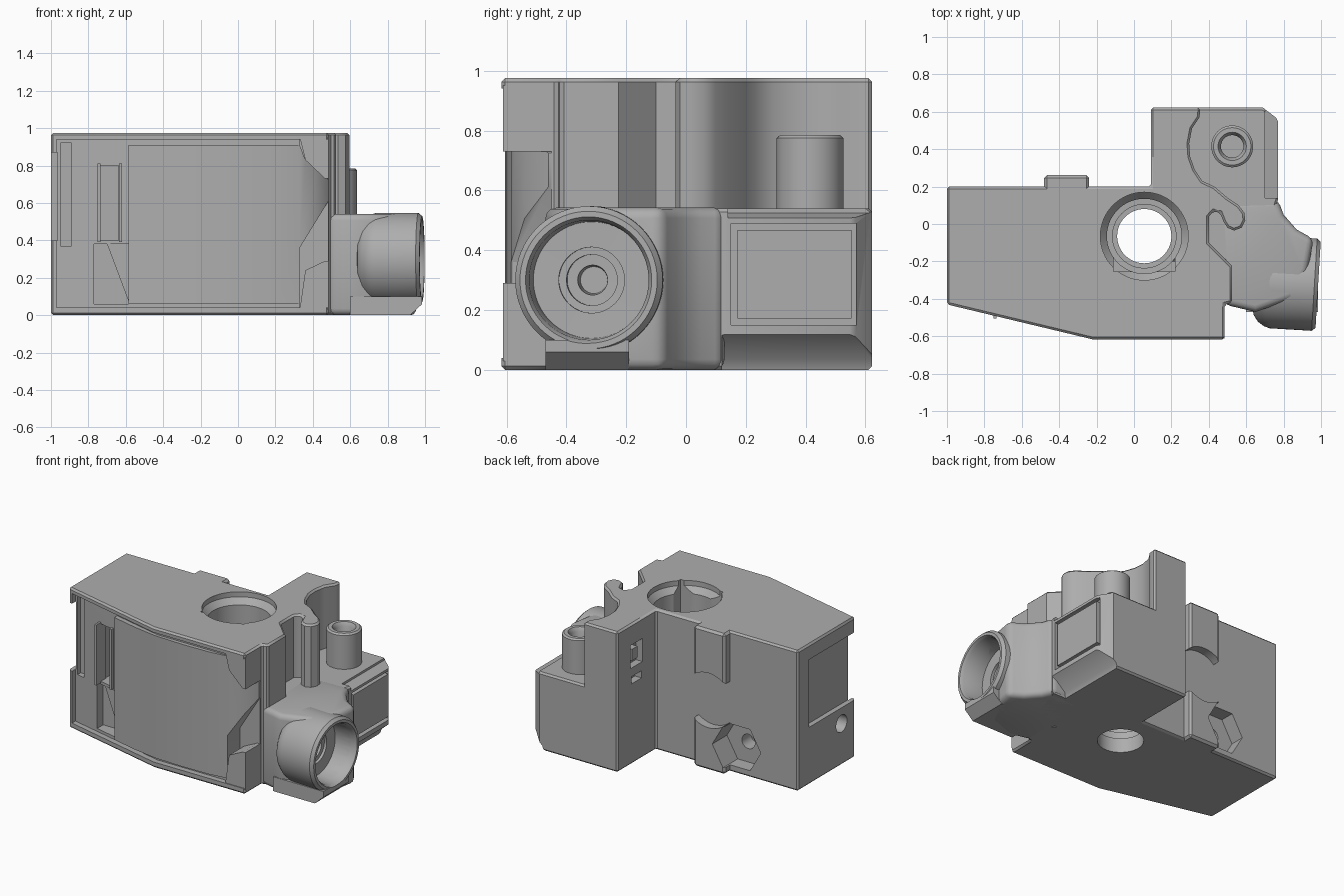
import bpy, bmesh, math
from mathutils import Vector

cube = bpy.data.objects.get("Cube")
if cube:
    bpy.data.objects.remove(cube, do_unlink=True)

grey = bpy.data.materials.new("plain grey")
grey.use_nodes = True
tone = (0.42, 0.42, 0.42, 1)
grey.diffuse_color = tone
grey.node_tree.nodes["Principled BSDF"].inputs["Base Color"].default_value = tone


def finish(name, bm):
    bmesh.ops.recalc_face_normals(bm, faces=bm.faces)
    mesh = bpy.data.meshes.new(name)
    bm.to_mesh(mesh)
    bm.free()
    mesh.materials.append(grey)
    ob = bpy.data.objects.new(name, mesh)
    bpy.context.collection.objects.link(ob)
    return ob


def prism(name, pts, lo, hi, axis="z"):
    """Extrude a 2D outline between lo and hi along one axis."""
    place = {"x": lambda a, b, h: (h, a, b),
             "y": lambda a, b, h: (a, h, b),
             "z": lambda a, b, h: (a, b, h)}[axis]
    bm = bmesh.new()
    rings = [[bm.verts.new(place(a, b, h)) for a, b in pts] for h in (lo, hi)]
    for ring in rings:
        bm.faces.new(ring)
    n = len(pts)
    for i in range(n):
        j = (i + 1) % n
        bm.faces.new((rings[0][i], rings[0][j], rings[1][j], rings[1][i]))
    return finish(name, bm)


def box(name, x0, x1, y0, y1, z0, z1):
    return prism(name, [(x0, y0), (x1, y0), (x1, y1), (x0, y1)], z0, z1)


def lathe(name, profile, origin, direction, n=48):
    """Solid of revolution; profile holds (distance along axis, radius)."""
    turn = Vector(direction).to_track_quat("Z", "Y")
    bm = bmesh.new()
    rings = []
    for t, r in profile:
        rings.append([bm.verts.new(Vector(origin) + turn @ Vector((
            r * math.cos(math.tau * k / n), r * math.sin(math.tau * k / n), t)))
            for k in range(n)])
    bm.faces.new(rings[0])
    bm.faces.new(rings[-1])
    for a, b in zip(rings, rings[1:]):
        for k in range(n):
            m = (k + 1) % n
            bm.faces.new((a[k], a[m], b[m], b[k]))
    return finish(name, bm)


def apply_modifiers(ob):
    bpy.context.view_layer.update()
    deps = bpy.context.evaluated_depsgraph_get()
    mesh = bpy.data.meshes.new_from_object(ob.evaluated_get(deps))
    ob.modifiers.clear()
    ob.data = mesh


def bevel(ob, width, segments=1):
    mod = ob.modifiers.new("edge", "BEVEL")
    mod.width, mod.segments = width, segments
    mod.limit_method, mod.angle_limit = "ANGLE", math.radians(50)
    apply_modifiers(ob)


def cut(targets, cutters):
    for ob in targets:
        for c in cutters:
            mod = ob.modifiers.new("cut", "BOOLEAN")
            mod.operation, mod.solver, mod.object = "DIFFERENCE", "EXACT", c
            apply_modifiers(ob)
    for c in cutters:
        bpy.data.objects.remove(c, do_unlink=True)


# Full-height housing with the curved rear arm and hooked finger
body = prism("housing", [
    (-1, .2), (-1, -.43), (-.22, -.617), (.485, -.617), (.485, -.43), (.525, -.42),
    (.525, -.225), (.4, -.1), (.4, .04), (.425, .068), (.46, .06), (.48, .01),
    (.5, -.02), (.535, -.035), (.575, -.02), (.595, .02), (.59, .06), (.56, .1),
    (.5, .14), (.43, .2), (.365, .23), (.325, .29), (.3, .36), (.295, .43),
    (.31, .51), (.35, .57), (.355, .622), (.09, .622), (.09, .2)], 0, .975)
bevel(body, .012)

# Low shelf to the side of the arm
shelf = prism("side_shelf", [
    (.1, .622), (.69, .622), (.77, .56), (.77, .13), (.7, -.1), (.5, -.2), (.1, -.2)],
    0, .54)
bevel(shelf, .012)
cut([shelf], [
    prism("low_chamfer", [(.65, -.02), (.67, .035), (.79, .135), (.9, -.02)], .12, .7, "y"),
    prism("top_chamfer", [(.7, .56), (.7, .525), (.8, .5), (.8, .56)], .14, .7, "y"),
    box("panel_groove", .74, .8, .15, .57, .15, .49)])
side_panel = box("side_panel", .7, .768, .172, .553, .172, .468)

# Rounded port block and the tilted round port
axis = Vector((.998, -.06, 0))
start = Vector((.64, -.305, .3))
block = prism("port_block", [
    (.45, .12), (.77, .13), (.8, .05), (.87, -.03), (.96, -.08), (.93, -.25),
    (.85, -.4), (.65, -.47), (.48, -.43)], 0, .542)
bevel(block, .035, 3)
port = lathe("round_port", [
    (0, .13), (.01, .18), (.035, .215), (.07, .238), (.1, .247), (.325, .247),
    (.345, .23)], start, axis, 64)
foot = prism("port_foot", [(.6, 0), (.92, 0), (.985, .06), (.985, .1), (.6, .1)],
             -.47, -.19, "y")
cut([port, block, foot], [
    lathe("port_bore", [(.05, .045), (.12, .05), (.121, .085), (.16, .085), (.161, .11),
                        (.18, .11), (.181, .195), (.325, .2), (.36, .22)], start, axis, 64)])

# Shallow front recess, end recess, pockets and back openings
hexagon = [(-.55 + .165 * math.cos(math.tau * k / 6),
            .19 + .165 * math.sin(math.tau * k / 6)) for k in range(6)]
tab = box("rear_tab", -.48, -.24, .15, .262, 0, .975)
bevel(tab, .015)
cut([tab], [lathe("tab_arc", [(0, .19), (.2, .19)], (-.355, .202, .485), (0, 1, 0))])
cut([body, tab], [prism("hex_pocket", hexagon, .1, .4, "y")])
cut([body], [
    prism("front_recess", [(-.97, -.4), (-.215, -.578), (.33, -.578), (.33, -.45),
                           (.7, -.45), (.7, -.8), (-.97, -.8)], .04, .94),
    box("end_recess", -1.1, -.965, -.7, .08, .4, .87),
    box("end_groove", -.95, -.89, -.7, -.37, .37, .92),
    box("upper_slot", -.74, -.64, -.8, -.3, .4, .8),
    box("lower_pocket", -.77, -.56, -.8, -.38, .06, .38),
    lathe("end_hole", [(0, .06), (.25, .06)], (-1.1, -.28, .29), (1, 0, 0)),
    lathe("rear_hole", [(0, .06), (.3, .06)], (-.355, .3, .485), (0, -1, 0)),
    lathe("hex_hole", [(0, .05), (.3, .05)], (-.55, .3, .19), (0, -1, 0)),
    box("arm_slot_upper", 0, .14, .35, .48, .67, .83),
    box("arm_slot_lower", 0, .14, .36, .47, .56, .61)])
latch = box("arm_latch", .1, .15, .39, .45, .71, .79)

# Stepped vertical bore with a flat-sided keyway
bore = (.055, -.065, 0)
cut([body, shelf], [
    lathe("vertical_bore", [(-.1, .145), (.1, .145), (.101, .17), (.16, .17), (.161, .2),
                            (.9, .2), (.94, .235), (1.1, .235)], bore, (0, 0, 1), 64)])
cut([body], [box("bore_keyway", -.11, .22, -.255, -.15, .2, 1.1)])

# Curved front panel, clipped to its notched outline
panel = prism("front_panel", [
    (-.585, -.523), (-.4, -.567), (-.22, -.598), (0, -.606), (.2, -.602), (.33, -.585),
    (.42, -.54), (.485, -.46), (.485, -.44), (.3, -.44), (-.2, -.5), (-.585, -.42)],
    .06, .91)
cut([panel], [
    prism("panel_upper_notch", [(.33, .95), (.33, .91), (.36, .83), (.49, .72), (.6, .72),
                                (.6, .95)], -.8, -.3, "y"),
    prism("panel_lower_notch", [(.33, 0), (.33, .36), (.49, .62), (.6, .62), (.6, 0)],
          -.8, -.3, "y")])

# Corner columns beside the panel, and trim around the slot
prism("upper_corner", [(.33, .95), (.36, .83), (.465, .73), (.485, .73), (.485, .95)],
      -.612, -.43, "y")
prism("lower_corner", [(.33, .03), (.36, .24), (.465, .29), (.485, .29), (.485, .03)],
      -.612, -.43, "y")
prism("pocket_brace", [(-.7, .38), (-.58, .06), (-.56, .06), (-.56, .38)], -.46, -.37, "y")
for x in (-.75, -.635):
    box("slot_trim", x, x + .015, -.505, -.4, .39, .81)

# Hollow mounting post on the shelf
post = lathe("mounting_post", [(0, .112), (.275, .112), (.285, .1)], (.525, .415, .5), (0, 0, 1))
cut([post], [lathe("post_hole", [(.1, .06), (.26, .06), (.3, .085)],
                   (.525, .415, .5), (0, 0, 1))])

# Smooth round surfaces, keep hard edges crisp
bpy.ops.object.select_all(action="DESELECT")
for ob in bpy.context.collection.objects:
    if ob.type == "MESH" and ob.data.materials and ob.data.materials[0] == grey:
        ob.select_set(True)
        bpy.context.view_layer.objects.active = ob
bpy.ops.object.shade_smooth_by_angle(angle=math.radians(32))
